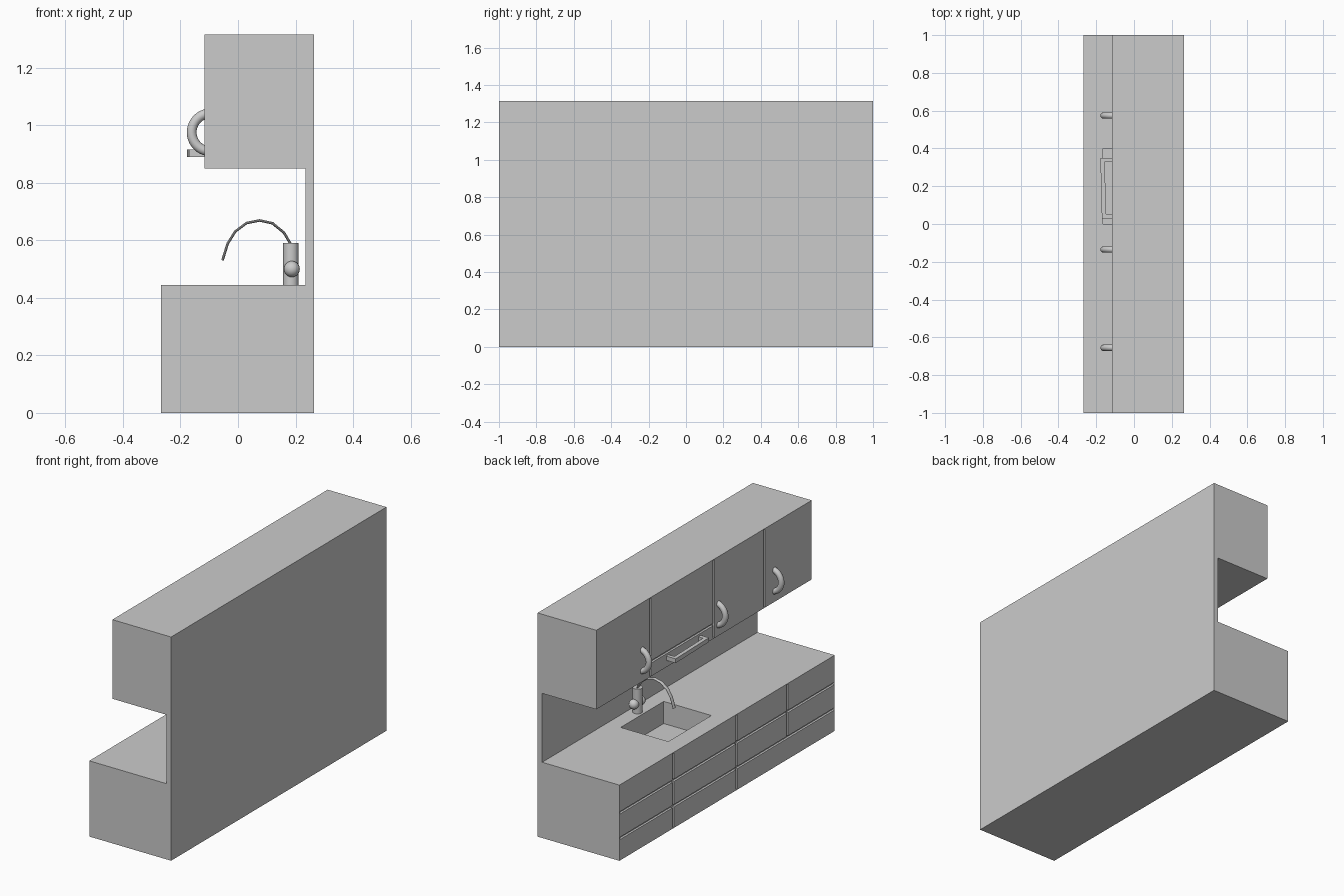
import bpy, bmesh, math
from mathutils import Matrix, Vector

if "Cube" in bpy.data.objects:
    bpy.data.objects.remove(bpy.data.objects["Cube"])

grey = bpy.data.materials.new("plain grey")
grey.diffuse_color = (0.6, 0.6, 0.6, 1)
grey.use_nodes = True
grey.node_tree.nodes["Principled BSDF"].inputs["Base Color"].default_value = grey.diffuse_color


def new_object(name, bm):
    bmesh.ops.recalc_face_normals(bm, faces=bm.faces)
    me = bpy.data.meshes.new(name)
    bm.to_mesh(me)
    bm.free()
    ob = bpy.data.objects.new(name, me)
    bpy.context.collection.objects.link(ob)
    me.materials.append(grey)
    return ob


def activate(ob):
    bpy.ops.object.select_all(action='DESELECT')
    ob.select_set(True)
    bpy.context.view_layer.objects.active = ob


def smooth(ob):
    activate(ob)
    bpy.ops.object.shade_smooth_by_angle(angle=math.radians(40))


def prism(name, pts, vec):
    """Extrude a closed outline along vec."""
    bm = bmesh.new()
    f = bm.faces.new([bm.verts.new(p) for p in pts])
    r = bmesh.ops.extrude_face_region(bm, geom=[f])
    bmesh.ops.translate(bm, vec=vec, verts=[v for v in r['geom'] if isinstance(v, bmesh.types.BMVert)])
    return new_object(name, bm)


def cut(ob, x, y, z):
    """Remove a box, given as (min, max) ranges, from ob."""
    c = prism("cutter", [(x[0], y[0], z[0]), (x[1], y[0], z[0]), (x[1], y[1], z[0]), (x[0], y[1], z[0])],
              (0, 0, z[1] - z[0]))
    c.hide_render = True
    m = ob.modifiers.new("cut", 'BOOLEAN')
    m.operation, m.solver, m.object = 'DIFFERENCE', 'EXACT', c
    activate(ob)
    bpy.ops.object.modifier_apply(modifier=m.name)
    bpy.data.objects.remove(c)


# Body: base cabinet, splashback and wall cabinet in one side profile
LOW, UP = -0.267, -0.117
profile = [(LOW, 0), (0.265, 0), (0.265, 1.315), (UP, 1.315),
           (UP, 0.85), (0.235, 0.85), (0.235, 0.445), (LOW, 0.445)]
body = prism("kitchen_body", [(x, -1, z) for x, z in profile], (0, 2, 0))

# Sink basin
cut(body, (-0.165, 0.145), (0.0, 0.4), (0.315, 0.5))

# Door and drawer gaps
G, D, E = 0.007, 0.012, 0.004
for y in (0.5, -0.09, -0.56):
    cut(body, (UP - 0.05, UP + D), (y - G, y + G), (0.85 + E, 1.315 - E))
    bottom = 0.13 if y == -0.56 else E
    cut(body, (LOW - 0.05, LOW + D), (y - G, y + G), (bottom, 0.445 - E))
for z in (0.13, 0.28):
    cut(body, (LOW - 0.05, LOW + D + 0.0005), (-1 + E, 1 - E), (z - G, z + G))
cut(body, (UP - 0.05, UP + D + 0.0005), (-0.09, 0.5), (0.935 - G, 0.935 + G))

# Extractor hood pull, slightly skewed
pull = [(UP + 0.01, 0.35), (-0.178, 0.35), (-0.17, 0.03), (UP + 0.01, 0.03),
        (UP + 0.01, 0.053), (-0.148, 0.053), (-0.155, 0.328), (UP + 0.01, 0.328)]
prism("hood_pull", [(x, y, 0.89) for x, y in pull], (0, 0, 0.025))

# Ring handles, partly sunk in the doors
for i, y in enumerate((0.574, -0.135, -0.655)):
    bpy.ops.mesh.primitive_torus_add(major_radius=0.066, minor_radius=0.017, major_segments=40,
                                     minor_segments=14, location=(-0.095, y, 0.975),
                                     rotation=(math.pi / 2, 0, 0))
    ring = bpy.context.object
    ring.name = f"door_handle_{i + 1}"
    ring.data.materials.append(grey)
    smooth(ring)

# Tap: column, two knobs and a flat arched spout
TX, TY = 0.184, 0.187
bm = bmesh.new()
bmesh.ops.create_cone(bm, cap_ends=True, segments=24, radius1=0.027, radius2=0.027, depth=0.15,
                      matrix=Matrix.Translation((TX, TY, 0.515)))
smooth(new_object("tap_column", bm))
for side in (-1, 1):
    bm = bmesh.new()
    bmesh.ops.create_uvsphere(bm, u_segments=16, v_segments=10, radius=0.028,
                              matrix=Matrix.Translation((TX + 0.003, TY + side * 0.03, 0.5)))
    smooth(new_object("tap_knob_left" if side > 0 else "tap_knob_right", bm))

path = [(0.187, 0.58), (0.16, 0.626), (0.12, 0.659), (0.075, 0.669),
        (0.03, 0.66), (-0.01, 0.63), (-0.036, 0.588), (-0.054, 0.53)]
bm = bmesh.new()
N, rings = 10, []
for i, (x, z) in enumerate(path):
    a, b = path[max(i - 1, 0)], path[min(i + 1, len(path) - 1)]
    t = Vector((b[0] - a[0], 0, b[1] - a[1])).normalized()
    n = Vector((-t.z, 0, t.x))
    rings.append([bm.verts.new(Vector((x, TY, z)) + n * 0.0045 * math.cos(k * math.tau / N)
                               + Vector((0, 0.012 * math.sin(k * math.tau / N), 0))) for k in range(N)])
for r, s in zip(rings, rings[1:]):
    for k in range(N):
        bm.faces.new((r[k], r[(k + 1) % N], s[(k + 1) % N], s[k]))
bm.faces.new(rings[0])
bm.faces.new(rings[-1])
smooth(new_object("tap_spout", bm))
